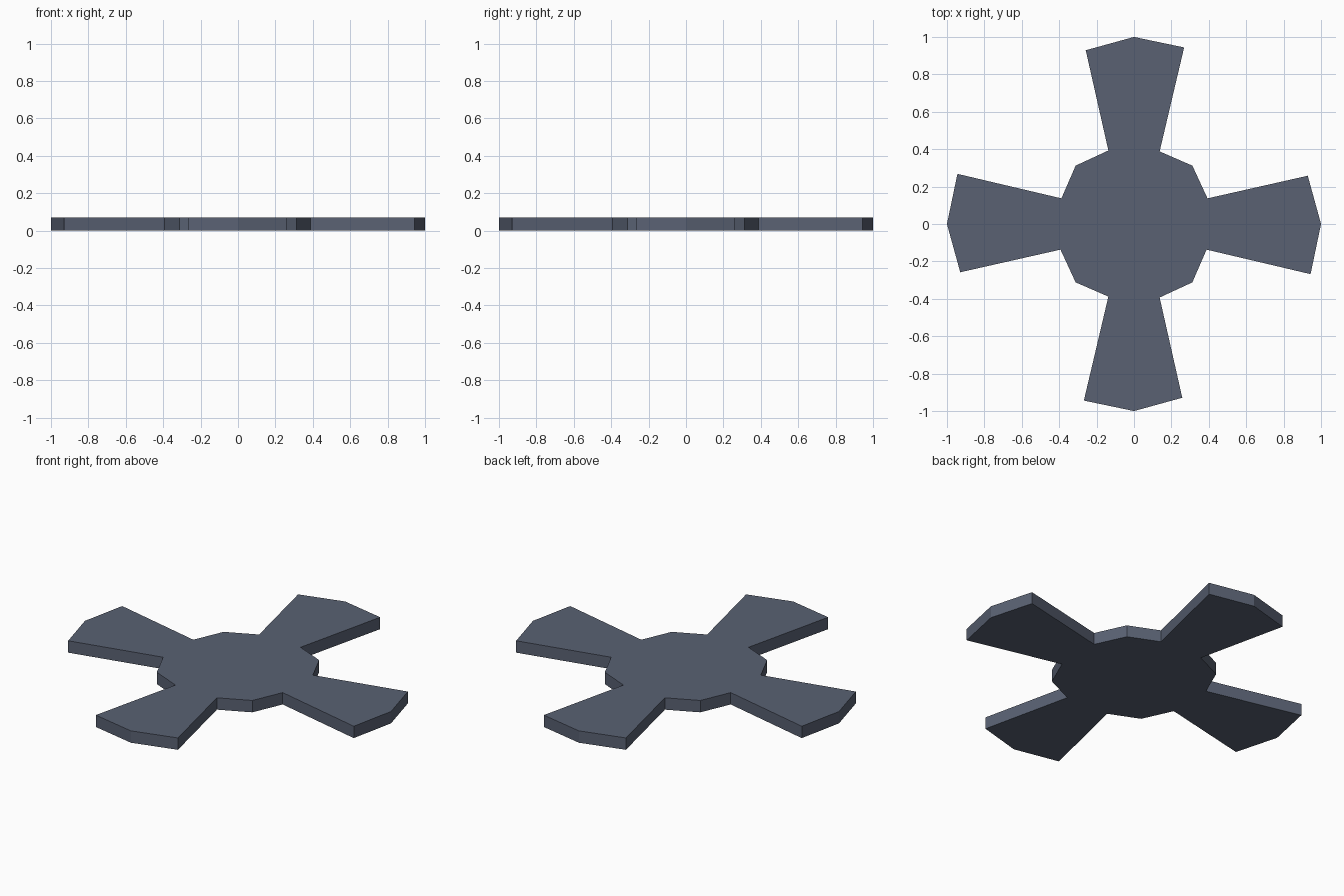
import bpy, bmesh
from mathutils import Matrix, Vector

if "Cube" in bpy.data.objects:
    bpy.data.objects.remove(bpy.data.objects["Cube"])

THICKNESS = 0.07

# Flat slate colour
slate = bpy.data.materials.new("slate_grey")
slate.diffuse_color = (0.10, 0.12, 0.17, 1)
slate.use_nodes = True
slate.node_tree.nodes["Principled BSDF"].inputs["Base Color"].default_value = slate.diffuse_color

# One blade plus the hub corner that follows it, repeated four times
quarter = [(0.312, 0.312), (0.137, 0.388), (0.268, 0.944), (0, 1.0),
           (-0.258, 0.929), (-0.137, 0.393)]
outline = []
for i in range(4):
    turn = Matrix.Rotation(i * 1.5707963268, 3, 'Z')
    outline += [turn @ Vector((x, y, 0)) for x, y in quarter]

# Extrude the outline into a plate standing on the ground
bm = bmesh.new()
base = bm.faces.new([bm.verts.new(p) for p in outline])
top = bmesh.ops.extrude_face_region(bm, geom=[base], use_keep_orig=True)
top_verts = [g for g in top["geom"] if isinstance(g, bmesh.types.BMVert)]
bmesh.ops.translate(bm, vec=(0, 0, THICKNESS), verts=top_verts)
bmesh.ops.recalc_face_normals(bm, faces=bm.faces)

mesh = bpy.data.meshes.new("four_blade_plate")
bm.to_mesh(mesh)
bm.free()
mesh.materials.append(slate)
plate = bpy.data.objects.new("four_blade_plate", mesh)
bpy.context.collection.objects.link(plate)
